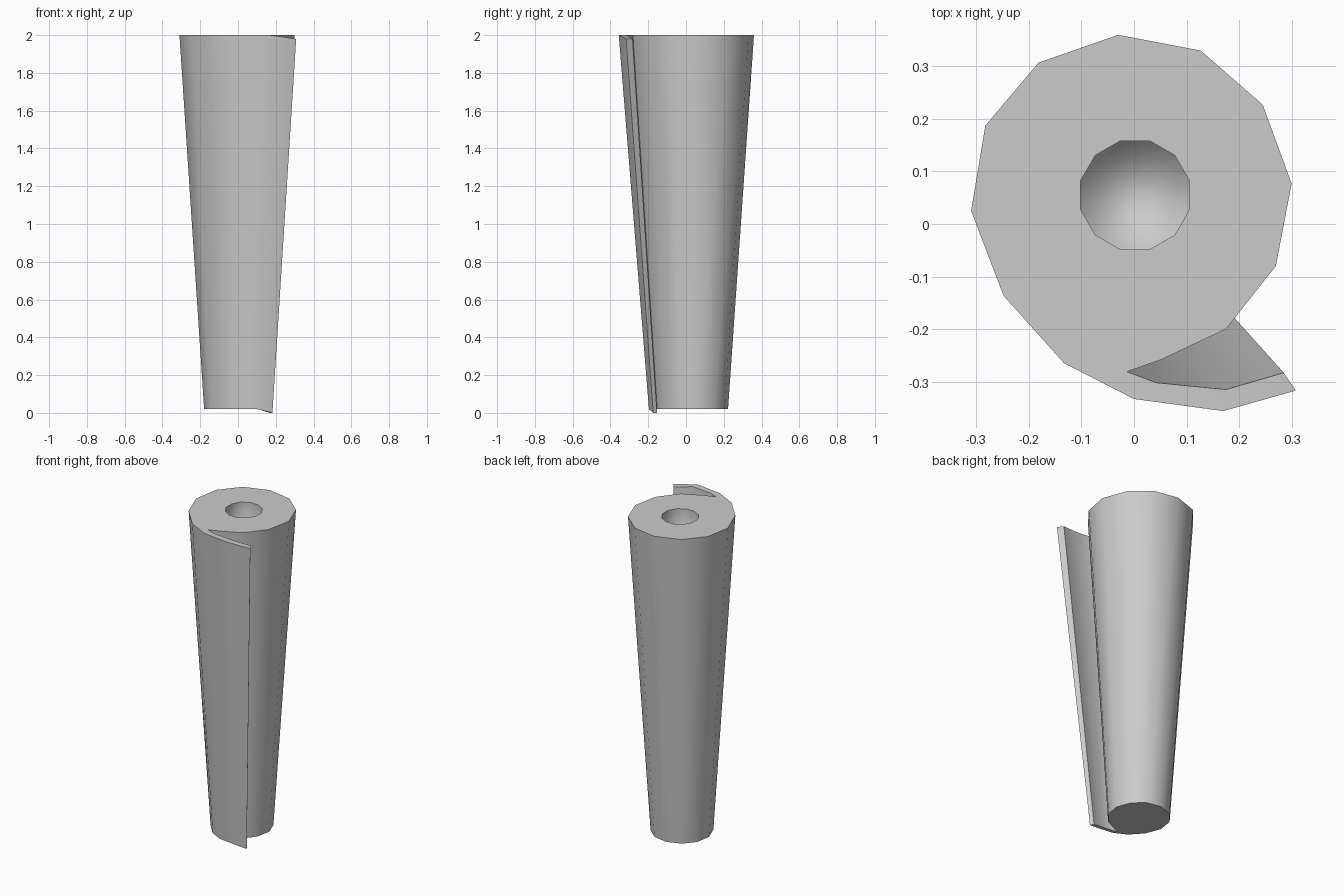
import bpy, bmesh, math
from mathutils import Vector

if "Cube" in bpy.data.objects:
    bpy.data.objects.remove(bpy.data.objects["Cube"])

TOP, BOTTOM, HOLE_FLOOR = 2.0, 0.02, 1.7
TIP = (11, 12)                       # the two corners at the free end of the flap

# Top outline of the wrapped roll, anticlockwise, including the loose flap
outline = [(0.30, 0.077), (0.245, 0.227), (0.127, 0.33), (-0.03, 0.36),
           (-0.182, 0.307), (-0.283, 0.187), (-0.31, 0.025), (-0.248, -0.137),
           (-0.133, -0.265), (0.0, -0.333), (0.17, -0.356), (0.308, -0.317),
           (0.285, -0.283), (0.175, -0.315), (0.042, -0.302), (-0.013, -0.281),
           (0.052, -0.258), (0.175, -0.20), (0.27, -0.08)]
n = len(outline)

bm = bmesh.new()


def bridge(a, b):
    """Join two closed rings with quads."""
    for i in range(len(a)):
        j = (i + 1) % len(a)
        bm.faces.new((a[i], a[j], b[j], b[i]))


def drop(i):
    return 0.02 if i in TIP else 0.0


# Tapered outer wall with the sagging flap tip
top = [bm.verts.new((x, y, TOP - drop(i))) for i, (x, y) in enumerate(outline)]
low = [bm.verts.new((0.585 * x + 0.002, 0.585 * y + 0.012, BOTTOM - drop(i)))
       for i, (x, y) in enumerate(outline)]
bridge(low, top)

# Underside and flap end caps
bm.faces.new([v for i, v in enumerate(low) if i not in TIP][::-1])
bm.faces.new([low[i] for i in (13, 12, 11, 10)])
bm.faces.new([top[i] for i in (10, 11, 12, 13)])

# Round core hole in the top
angles = [math.radians(15 + 30 * k) for k in range(12)]
rim, floor = [[bm.verts.new((0.002 + 0.107 * math.cos(a), 0.055 + 0.107 * math.sin(a), z))
               for a in angles] for z in (TOP, HOLE_FLOOR)]
bridge(rim, floor)
hole_base = bm.faces.new(floor)

# Flat top between outline and hole
main = [v for i, v in enumerate(top) if i not in TIP]
edges = []
for ring in (main, rim):
    for a, b in zip(ring, ring[1:] + ring[:1]):
        edges.append(bm.edges.get((a, b)) or bm.edges.new((a, b)))
bmesh.ops.triangle_fill(bm, use_beauty=True, edges=edges, normal=Vector((0, 0, 1)))
bmesh.ops.recalc_face_normals(bm, faces=bm.faces[:])

# Smooth round walls, crisp rims
for f in bm.faces:
    f.smooth = True
for e in bm.edges:
    e.smooth = e.calc_face_angle(0) < math.radians(42) or e in hole_base.edges[:]

mesh = bpy.data.meshes.new("wrapped_roll")
bm.to_mesh(mesh)
bm.free()
bpy.context.collection.objects.link(bpy.data.objects.new("wrapped_roll", mesh))
